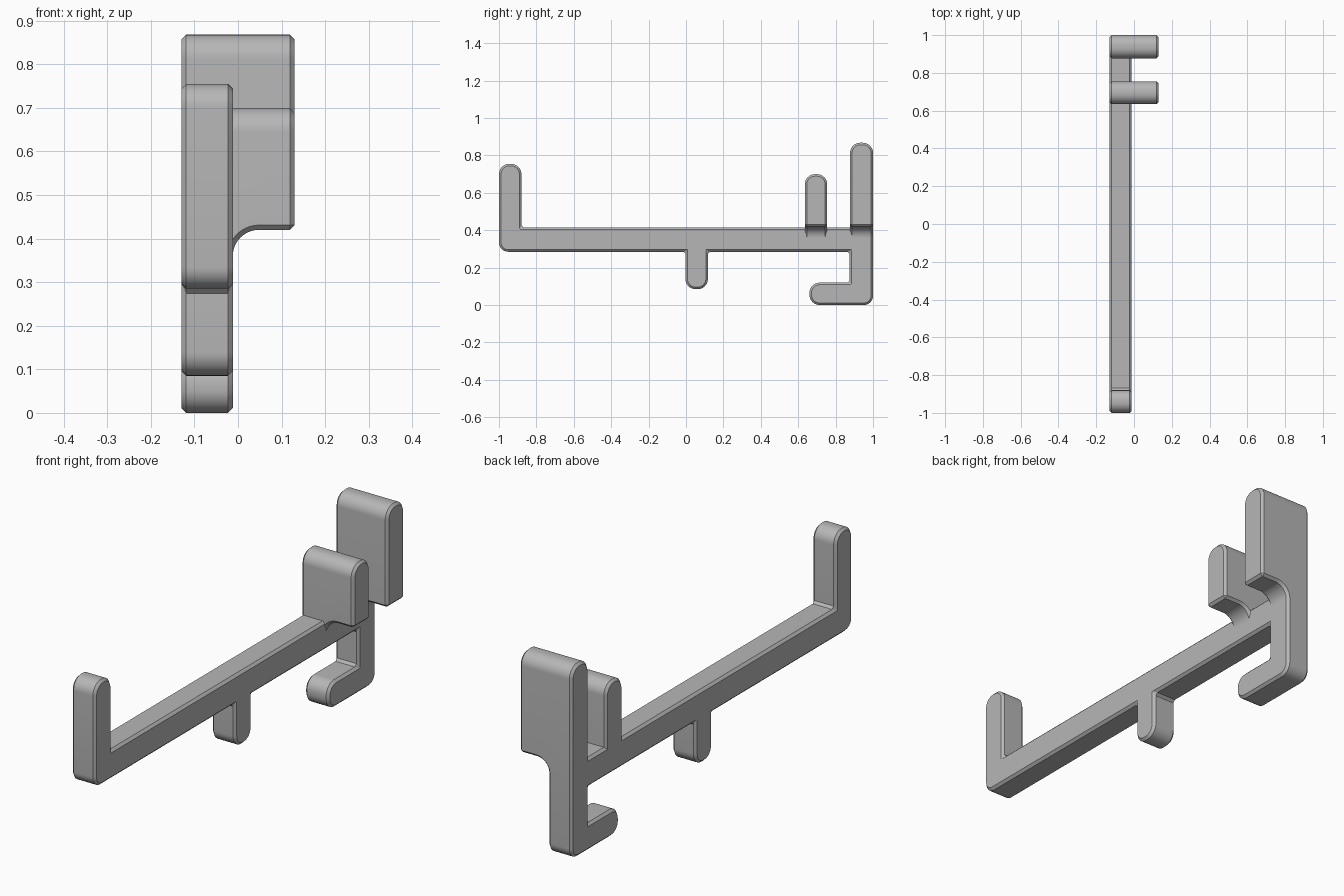
import bpy
import bmesh
import math
from mathutils import Vector

cube = bpy.data.objects.get("Cube")
if cube:
    bpy.data.objects.remove(cube, do_unlink=True)

# Single grey material
grey = bpy.data.materials.new("plain grey")
grey.use_nodes = True
colour = (0.47, 0.47, 0.47, 1)
grey.diffuse_color = colour
grey.node_tree.nodes["Principled BSDF"].inputs["Base Color"].default_value = colour


def rounded(corners, steps=10):
    """Outline from (u, v, radius) corners, each right angle rounded by its radius."""
    outline = []
    for i, (u, v, r) in enumerate(corners):
        p = Vector((u, v))
        if not r:
            outline.append(p)
            continue
        a = (Vector(corners[i - 1][:2]) - p).normalized() * r
        b = (Vector(corners[(i + 1) % len(corners)][:2]) - p).normalized() * r
        for k in range(steps + 1):
            t = k / steps * math.pi / 2
            outline.append(p + a * (1 - math.sin(t)) + b * (1 - math.cos(t)))
    return outline


def extrude(name, outline, start, end, axis):
    """Solid from an outline in the YZ plane (axis x) or the XZ plane (axis y)."""
    bm = bmesh.new()
    place = (lambda p: (start, p.x, p.y)) if axis == "x" else (lambda p: (p.x, start, p.y))
    face = bm.faces.new([bm.verts.new(place(p)) for p in outline])
    extruded = bmesh.ops.extrude_face_region(bm, geom=[face])["geom"]
    shift = Vector((end - start, 0, 0) if axis == "x" else (0, end - start, 0))
    bmesh.ops.translate(bm, vec=shift,
                        verts=[g for g in extruded if isinstance(g, bmesh.types.BMVert)])
    bmesh.ops.recalc_face_normals(bm, faces=bm.faces)
    mesh = bpy.data.meshes.new(name)
    bm.to_mesh(mesh)
    bm.free()
    mesh.materials.append(grey)
    obj = bpy.data.objects.new(name, mesh)
    bpy.context.collection.objects.link(obj)
    return obj


def finish(obj):
    """Chamfer the sharp edges, apply modifiers and smooth the round ends."""
    bevel = obj.modifiers.new("chamfer", "BEVEL")
    bevel.width = 0.011
    bevel.segments = 1
    bevel.limit_method = "ANGLE"
    bevel.angle_limit = math.radians(40)
    bevel.use_clamp_overlap = False
    bpy.ops.object.select_all(action="DESELECT")
    obj.select_set(True)
    bpy.context.view_layer.objects.active = obj
    bpy.ops.object.convert(target="MESH")
    bpy.ops.object.shade_smooth_by_angle(angle=math.radians(30))


LEFT, INNER, RIGHT = -0.13, -0.012, 0.13
END = 0.055

# Long bar with front post, lower peg and rear hook
bar = extrude("bar_with_hook", rounded([
    (-1, 0.285, 0.05), (-1, 0.755, END), (-0.88, 0.755, END), (-0.88, 0.415, 0),
    (1, 0.415, 0), (1, 0, 0.05), (0.66, 0, END), (0.66, 0.12, END),
    (0.875, 0.12, 0), (0.875, 0.285, 0),
    (0.117, 0.285, 0), (0.117, 0.085, END), (-0.003, 0.085, END), (-0.003, 0.285, 0),
]), LEFT, INNER, "x")
finish(bar)

# Wide upright tabs, overhanging the bar with a curved underside
cutter = extrude("underside_cutter", rounded([
    (INNER, 0.2, 0), (INNER, 0.42, 0.06), (0.3, 0.42, 0), (0.3, 0.2, 0),
]), 0.5, 1.2, "y")
cutter.hide_render = True

for name, front, back, top in (("front_tab", 0.635, 0.755, 0.7),
                               ("rear_tab", 0.877, 1, 0.868)):
    tab = extrude(name, rounded([
        (front, 0.345, 0), (front, top, END), (back, top, END), (back, 0.345, 0),
    ]), LEFT, RIGHT, "x")
    cut = tab.modifiers.new("curved underside", "BOOLEAN")
    cut.operation = "DIFFERENCE"
    cut.solver = "EXACT"
    cut.object = cutter
    finish(tab)

bpy.data.objects.remove(cutter, do_unlink=True)
